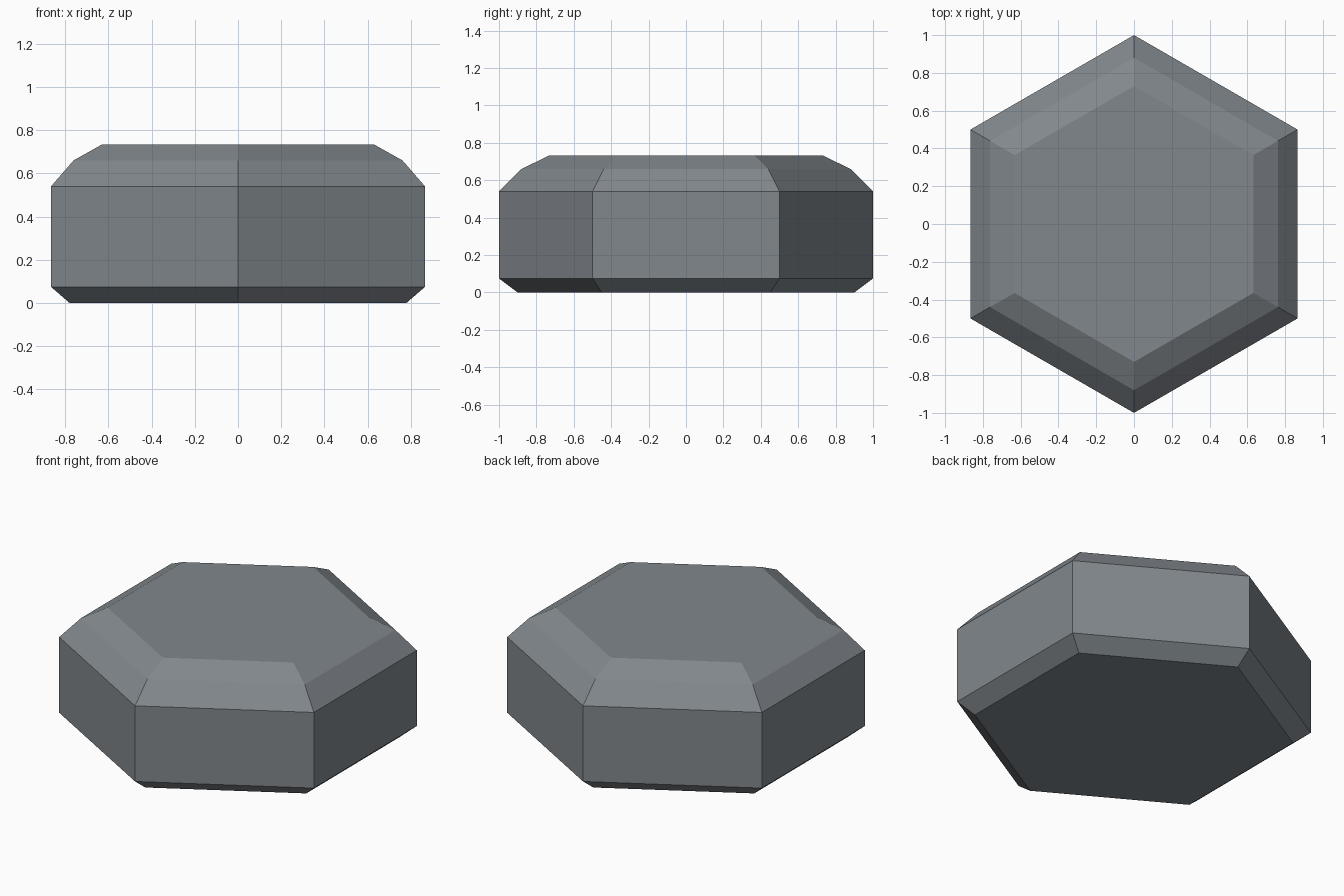
import bpy
import bmesh
from math import cos, sin, radians

cube = bpy.data.objects.get("Cube")
if cube:
    bpy.data.objects.remove(cube, do_unlink=True)

SIDES = 6
# Corner radius and height of each ring, from the base up
PROFILE = [(0.90, 0.0), (1.0, 0.075), (1.0, 0.54), (0.88, 0.66), (0.73, 0.733)]

# Stone colour
stone = bpy.data.materials.new("slate_grey")
stone.use_nodes = True
colour = (0.22, 0.245, 0.265, 1.0)
stone.diffuse_color = colour
stone.node_tree.nodes["Principled BSDF"].inputs["Base Color"].default_value = colour

# Hexagonal block: stacked rings with a corner facing front and back
bm = bmesh.new()
rings = []
for radius, height in PROFILE:
    angles = [radians(90 + 360 * i / SIDES) for i in range(SIDES)]
    rings.append([bm.verts.new((radius * cos(a), radius * sin(a), height)) for a in angles])

# Side walls and bevels
for low, high in zip(rings, rings[1:]):
    for i in range(SIDES):
        j = (i + 1) % SIDES
        bm.faces.new((low[i], low[j], high[j], high[i]))

# Flat base and top
bm.faces.new(reversed(rings[0]))
bm.faces.new(rings[-1])
bmesh.ops.recalc_face_normals(bm, faces=bm.faces)

mesh = bpy.data.meshes.new("hexagonal_block")
bm.to_mesh(mesh)
bm.free()
mesh.materials.append(stone)
block = bpy.data.objects.new("hexagonal_block", mesh)
bpy.context.collection.objects.link(block)
